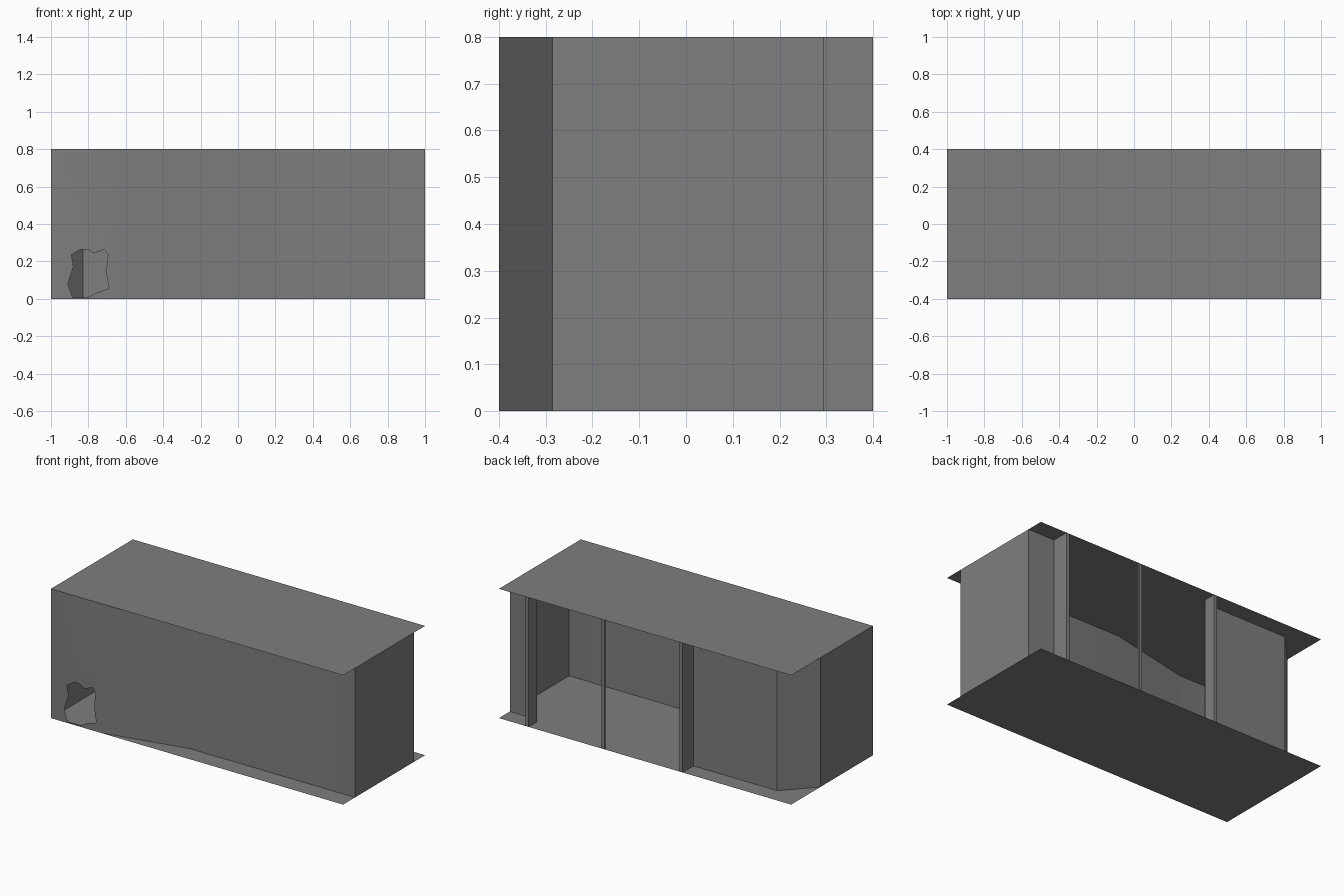
import bpy, bmesh

if "Cube" in bpy.data.objects:
    bpy.data.objects.remove(bpy.data.objects["Cube"])

H = 0.8  # wall height
GREY = bpy.data.materials.new("dark_grey")
GREY.diffuse_color = (0.21, 0.21, 0.21, 1)
GREY.use_nodes = True
GREY.node_tree.nodes["Principled BSDF"].inputs["Base Color"].default_value = GREY.diffuse_color


def finish(bm, name, smooth=False):
    me = bpy.data.meshes.new(name)
    bm.to_mesh(me)
    bm.free()
    me.materials.append(GREY)
    ob = bpy.data.objects.new(name, me)
    bpy.context.collection.objects.link(ob)
    if smooth:
        bpy.ops.object.select_all(action='DESELECT')
        ob.select_set(True)
        bpy.context.view_layer.objects.active = ob
        bpy.ops.object.shade_smooth_by_angle()
    return ob


def add_strip(bm, path):
    # vertical wall surface following a plan path
    lo = [bm.verts.new((x, y, 0)) for x, y in path]
    hi = [bm.verts.new((x, y, H)) for x, y in path]
    for i in range(len(path) - 1):
        bm.faces.new((lo[i], lo[i + 1], hi[i + 1], hi[i]))


def wall(name, path):
    bm = bmesh.new()
    add_strip(bm, path)
    finish(bm, name)


def slab(name, z, up):
    bm = bmesh.new()
    pts = [(-1, -.4), (1, -.4), (1, .4), (-1, .4)]
    if not up:
        pts.reverse()
    bm.faces.new([bm.verts.new((x, y, z)) for x, y in pts])
    finish(bm, name)


# Floor and roof sheets
slab("floor", 0, False)
slab("roof", H, True)

# Front wall: flat left panel with a broken hole, then a step back to the right
bm = bmesh.new()
outer = [(-1, 0), (-.66, 0), (-.66, H), (-1, H)]
hole = [(-.89, .235), (-.84, .265), (-.805, .265), (-.77, .243), (-.715, .265), (-.695, .235),
        (-.705, .145), (-.69, .055), (-.755, .033), (-.80, .008), (-.885, .008), (-.91, .08), (-.88, .17)]
edges = []
for loop in (outer, hole):
    vs = [bm.verts.new((x, -.4, z)) for x, z in loop]
    edges += [bm.edges.new((vs[i - 1], vs[i])) for i in range(len(vs))]
bmesh.ops.triangle_fill(bm, use_beauty=True, use_dissolve=False, edges=edges, normal=(0, -1, 0))
for f in bm.faces:
    f.normal_update()
    if f.normal.y > 0:
        f.normal_flip()
add_strip(bm, [(-.66, -.4), (-.13, -.285), (1, -.285)])
bmesh.ops.remove_doubles(bm, verts=bm.verts[:], dist=1e-4)
finish(bm, "front_wall", smooth=True)

# Right end wall returning along the back to the opening, with its jamb
wall("right_wall", [(1, -.285), (1, .294), (.817, .294), (.817, .4), (.797, .4), (.797, .32)])

# Left jamb, back wall, angled corner and left end wall
wall("left_wall", [(-.237, .32), (-.237, .4), (-.257, .4), (-.257, .294),
                   (-.83, .294), (-1, .115), (-1, -.4)])

# Centre mullion of the opening
wall("centre_mullion", [(.297, .39), (.297, .4), (.277, .4), (.277, .39), (.297, .39)])
